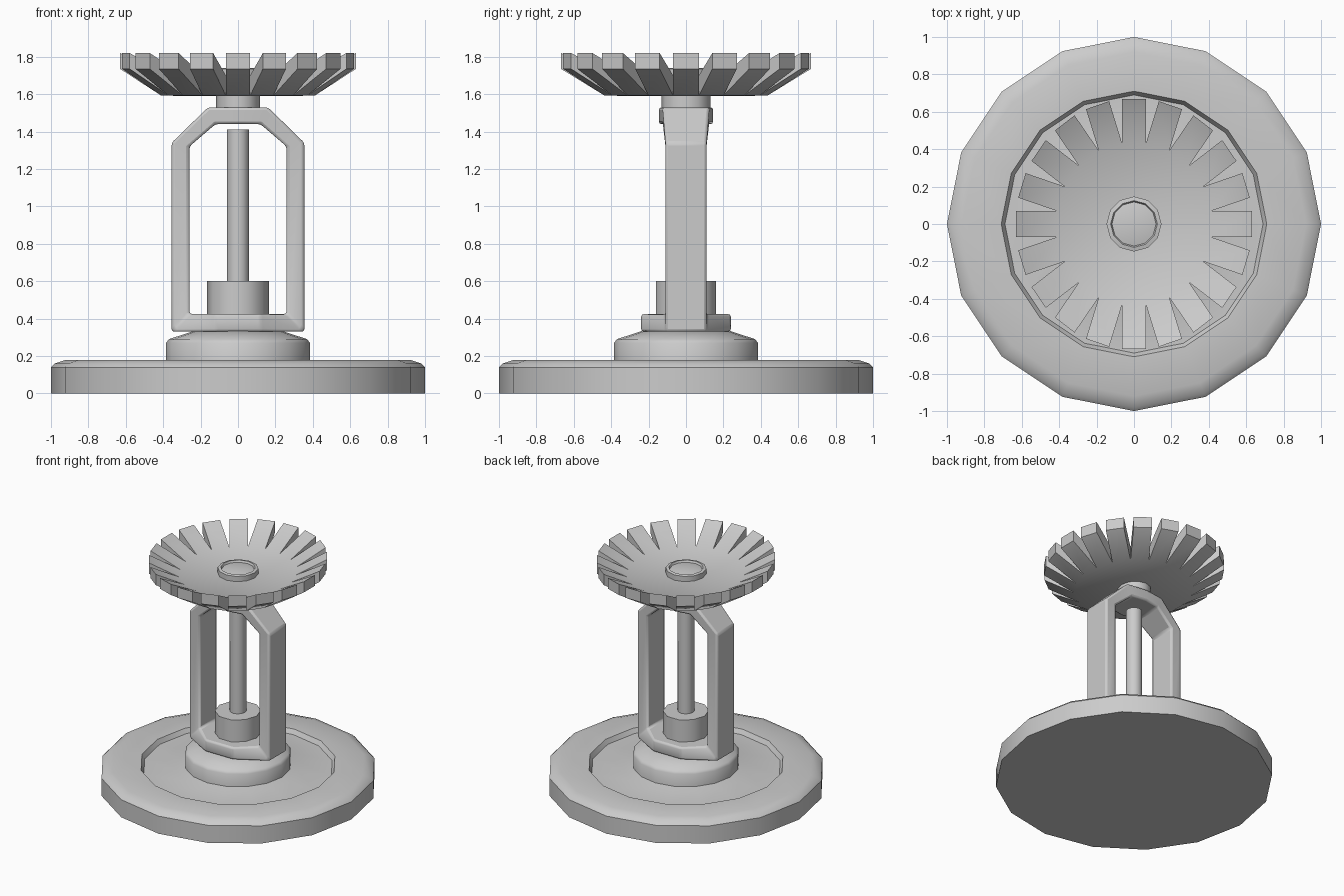
import bpy, bmesh
from math import sin, cos, pi, radians

if "Cube" in bpy.data.objects:
    bpy.data.objects.remove(bpy.data.objects["Cube"])


def finish(name, bm, angle=40):
    bmesh.ops.recalc_face_normals(bm, faces=bm.faces)
    me = bpy.data.meshes.new(name)
    bm.to_mesh(me)
    bm.free()
    ob = bpy.data.objects.new(name, me)
    bpy.context.collection.objects.link(ob)
    bpy.ops.object.select_all(action='DESELECT')
    bpy.context.view_layer.objects.active = ob
    ob.select_set(True)
    bpy.ops.object.shade_smooth_by_angle(angle=radians(angle))
    return ob


def lathe(name, profile, sides, turn=0.0, sy=1.0):
    """Spin (radius, z) points from bottom to top; ends are capped."""
    bm = bmesh.new()
    rings = []
    for r, z in profile:
        rings.append([bm.verts.new((r * cos(2 * pi * i / sides + turn),
                                    sy * r * sin(2 * pi * i / sides + turn), z))
                      for i in range(sides)])
    for a, b in zip(rings, rings[1:]):
        for i in range(sides):
            j = (i + 1) % sides
            bm.faces.new((a[i], a[j], b[j], b[i]))
    bm.faces.new(rings[0])
    bm.faces.new(rings[-1])
    return finish(name, bm)


# wall flange with a shallow recess and central collar
lathe("flange", [(1, 0), (1, .14), (.98, .16), (.92, .18), (.71, .18), (.69, .145),
                 (.45, .15), (.385, .17)], 16)
lathe("collar", [(.385, .13), (.385, .27), (.37, .29), (.24, .333)], 16)

# yoke frame: closed loop of rectangular sections
# (outer x, outer z, inner x, inner z, half depth), right half from bottom to top
half = [(.12, .33, .12, .425, .24), (.355, .33, .26, .425, .11),
        (.355, 1.34, .26, 1.32, .11), (.16, 1.53, .12, 1.44, .125)]
mid_top = [(0, 1.53, 0, 1.44, .145)]
loop = half + mid_top + [(-a, b, -c, d, e) for a, b, c, d, e in reversed(half)]
bm = bmesh.new()
secs = [[bm.verts.new(p) for p in ((ox, -h, oz), (ox, h, oz), (ix, h, iz), (ix, -h, iz))]
        for ox, oz, ix, iz, h in loop]
for k, a in enumerate(secs):
    b = secs[(k + 1) % len(secs)]
    for i in range(4):
        j = (i + 1) % 4
        bm.faces.new((a[i], a[j], b[j], b[i]))
frame = finish("yoke_frame", bm)
bev = frame.modifiers.new("soft_edges", 'BEVEL')
bev.width = .015
bev.segments = 2
bev.limit_method = 'ANGLE'

# seat and glass bulb
lathe("bulb_seat", [(.165, .42), (.165, .6)], 10, sy=1.03)
lathe("bulb", [(.06, .55), (.06, 1.41)], 12)

# deflector: thick dish with parallel-sided upturned tines
N, TIP, OUT = 20, .415, .63
SY = 1.06
bm = bmesh.new()


def ring_vert(r, ang, z):
    return bm.verts.new((r * cos(ang), SY * r * sin(ang), z))


step = 2 * pi / N
top = [ring_vert(TIP, (k - .5) * step, 1.70) for k in range(N)]
bot = [ring_vert(TIP, (k - .5) * step, 1.592) for k in range(N)]
ct, cb = bm.verts.new((0, 0, 1.69)), bm.verts.new((0, 0, 1.59))
w = TIP * sin(step / 2)
for k in range(N):
    t0, t1, b0, b1 = top[k], top[(k + 1) % N], bot[k], bot[(k + 1) % N]
    c, s = cos(k * step), sin(k * step)

    def tine(v, z):
        return bm.verts.new((OUT * c - v * s, SY * (OUT * s + v * c), z))

    a0, a1, d0, d1 = tine(-w, 1.82), tine(w, 1.82), tine(-w, 1.735), tine(w, 1.735)
    for f in ((ct, t0, t1), (cb, b1, b0), (t0, a0, a1, t1), (b0, b1, d1, d0),
              (a0, d0, d1, a1), (t0, b0, d0, a0), (t1, a1, d1, b1)):
        bm.faces.new(f)
finish("deflector", bm, 45)

# neck under the deflector and riveted cap inside it
lathe("neck", [(.118, 1.48), (.118, 1.62)], 12, sy=1.1)
lathe("rivet_cap", [(.147, 1.65), (.147, 1.735), (.125, 1.74), (.118, 1.725), (.07, 1.735)],
      12)
